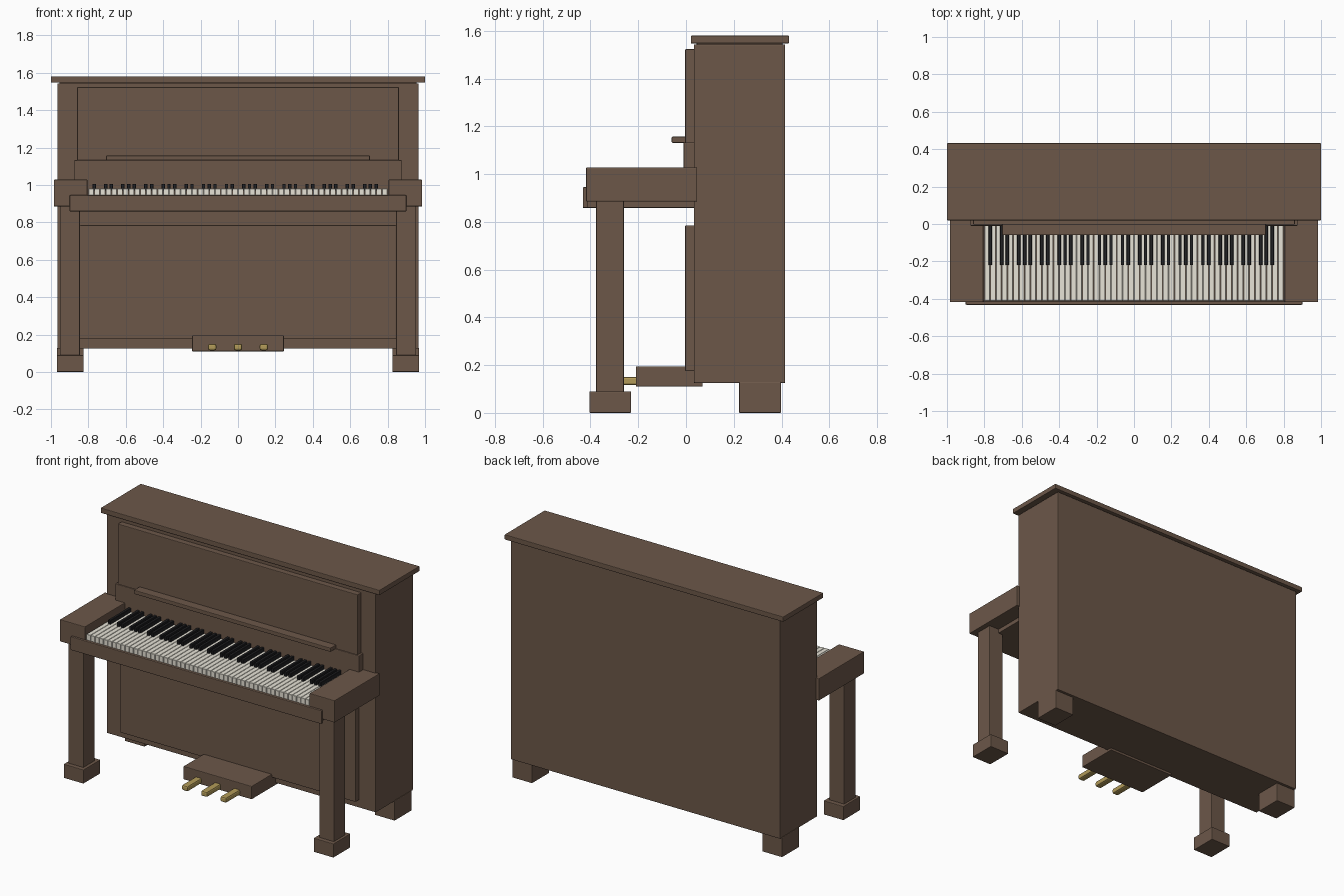
import bpy, bmesh

if "Cube" in bpy.data.objects:
    bpy.data.objects.remove(bpy.data.objects["Cube"])


def material(name, color):
    m = bpy.data.materials.new(name)
    m.diffuse_color = (*color, 1)
    m.use_nodes = True
    m.node_tree.nodes["Principled BSDF"].inputs["Base Color"].default_value = m.diffuse_color
    return m


WOOD = material("brown_wood", (0.15, 0.096, 0.066))
IVORY = material("ivory", (0.80, 0.77, 0.68))
EBONY = material("ebony", (0.015, 0.015, 0.017))
BRASS = material("brass", (0.45, 0.33, 0.10))


def add_box(bm, x, y, z):
    """Add a box given (min, max) ranges on each axis."""
    verts = bmesh.ops.create_cube(bm, size=1)["verts"]
    for v in verts:
        for i, (lo, hi) in enumerate((x, y, z)):
            v.co[i] = lo if v.co[i] < 0 else hi


def part(name, boxes, mat, bevel=0.004, segments=2):
    """One object made of boxes, with softened edges."""
    bm = bmesh.new()
    for b in boxes:
        add_box(bm, *b)
    mesh = bpy.data.meshes.new(name)
    bm.to_mesh(mesh)
    bm.free()
    mesh.materials.append(mat)
    ob = bpy.data.objects.new(name, mesh)
    bpy.context.collection.objects.link(ob)
    if bevel:
        mod = ob.modifiers.new("soft_edges", "BEVEL")
        mod.width, mod.segments = bevel, segments
    return ob


def pair(name, x, y, z):
    """Matching wooden parts on the left and right."""
    part(name + "_right", [(x, y, z)], WOOD)
    part(name + "_left", [((-x[1], -x[0]), y, z)], WOOD)


def centred(name, half, y, z):
    return part(name, [((-half, half), y, z)], WOOD)


# Case
centred("cabinet", 0.965, (0.033, 0.415), (0.125, 1.543))
centred("lid", 1.0, (0.02, 0.432), (1.547, 1.58))
centred("lid_joint", 0.955, (0.045, 0.405), (1.53, 1.56))
centred("upper_panel", 0.86, (-0.004, 0.04), (1.12, 1.523))
centred("lower_panel", 0.845, (-0.004, 0.04), (0.175, 0.785))
centred("fallboard", 0.875, (-0.01, 0.04), (0.92, 1.133))
centred("music_ledge", 0.705, (-0.06, 0.005), (1.131, 1.157))

# Keyboard shelf and arms
centred("keybed", 0.88, (-0.42, 0.04), (0.858, 0.93))
centred("key_slip", 0.9, (-0.432, -0.412), (0.858, 0.945))
pair("arm", (0.805, 0.985), (-0.418, 0.045), (0.885, 1.028))

# Legs and feet
pair("front_leg", (0.845, 0.952), (-0.377, -0.26), (0.08, 0.89))
pair("front_foot", (0.825, 0.968), (-0.405, -0.23), (0, 0.09))
pair("back_foot", (0.825, 0.968), (0.222, 0.398), (0, 0.13))

# White keys
COUNT, LEFT = 52, -0.8
pitch = 1.6 / COUNT
whites = [((LEFT + i * pitch + 0.001, LEFT + (i + 1) * pitch - 0.001),
           (-0.411, 0.0), (0.925, 0.98)) for i in range(COUNT)]
part("white_keys", whites, IVORY, 0.0015, 1)

# Black keys: none between B-C and E-F; the lowest key is A
blacks = []
for i in range(COUNT - 1):
    if i % 7 not in (1, 4):
        x = LEFT + (i + 1) * pitch
        blacks.append(((x - 0.009, x + 0.009), (-0.22, -0.002), (0.97, 1.006)))
part("black_keys", blacks, EBONY, 0.002, 1)

# Pedal box and pedals
centred("pedal_box", 0.245, (-0.21, 0.07), (0.11, 0.195))
pedals = [((x - 0.022, x + 0.022), (-0.35, -0.19), (0.116, 0.15))
          for x in (-0.138, 0, 0.138)]
part("pedals", pedals, BRASS, 0.009, 2)
